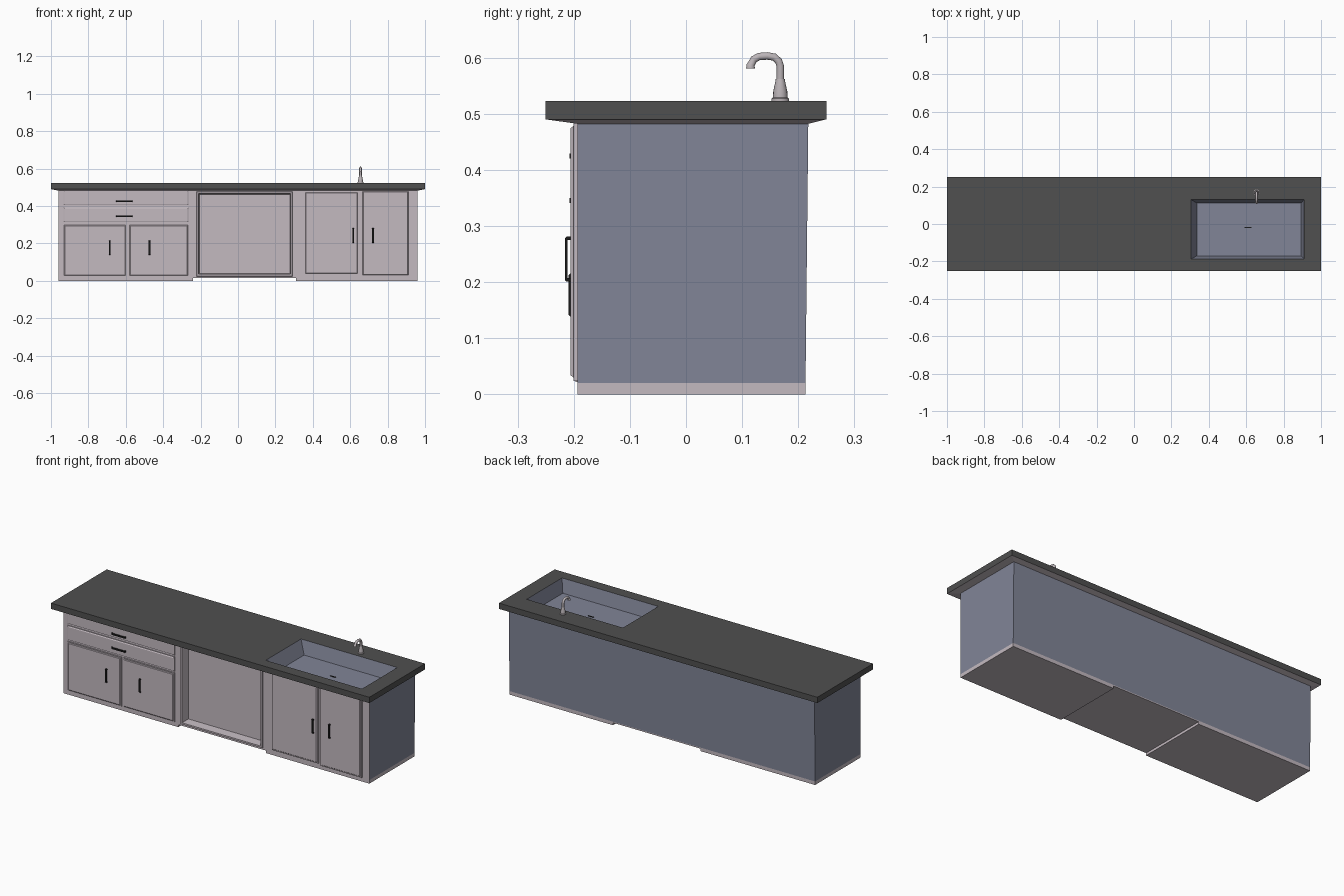
import bpy, bmesh, math

if "Cube" in bpy.data.objects:
    bpy.data.objects.remove(bpy.data.objects["Cube"])


def mat(name, rgb):
    m = bpy.data.materials.new(name)
    m.diffuse_color = (*rgb, 1)
    m.use_nodes = True
    m.node_tree.nodes["Principled BSDF"].inputs["Base Color"].default_value = m.diffuse_color
    return m


WOOD = mat("pale_wood", (0.55, 0.49, 0.53))
SHELL = mat("blue_grey", (0.22, 0.235, 0.31))
STONE = mat("dark_stone", (0.08, 0.08, 0.08))
BLACK = mat("black", (0.01, 0.01, 0.01))
METAL = mat("metal", (0.5, 0.46, 0.48))


def finish(name, bm, material):
    me = bpy.data.meshes.new(name)
    bm.to_mesh(me)
    bm.free()
    me.materials.append(material)
    ob = bpy.data.objects.new(name, me)
    bpy.context.collection.objects.link(ob)
    return ob


def loft(name, rects, material, upright=False, first=False, last=False, skip=None):
    """Skin rectangles (a0, a1, b0, b1, depth); flat in xy, or in xz when upright."""
    bm = bmesh.new()
    rings = []
    for a0, a1, b0, b1, d in rects:
        pts = [(a0, b0), (a1, b0), (a1, b1), (a0, b1)]
        rings.append([bm.verts.new((a, d, b) if upright else (a, b, d)) for a, b in pts])
    for r, s in zip(rings, rings[1:]):
        for i in range(4):
            if i != skip:
                j = (i + 1) % 4
                bm.faces.new((r[i], r[j], s[j], s[i]))
    if first:
        bm.faces.new(rings[0][::-1])
    if last:
        bm.faces.new(rings[-1])
    return finish(name, bm, material)


def inset(r, t, d):
    return (r[0] + t, r[1] - t, r[2] + t, r[3] - t, d)


def panel(name, rect, front, step=0.006):
    """Raised door or drawer front with a stepped, chamfered edge."""
    mid = -0.193 + (front + 0.193) * 0.6
    loft(name, [inset(rect, 0, -0.192), inset(rect, 0, mid), inset(rect, step, mid),
                inset(rect, step + 0.004, front)], WOOD, upright=True, last=True)


def handle(name, x, z, length, back, vertical=True, reach=0.01, w=0.009):
    """Bracket pull: C-shaped outline with clipped corners, extruded across its width."""
    h, t, c = length / 2, 0.006, 0.003
    outline = [(-h, 0), (-h, reach - c), (-h + c, reach), (h - c, reach), (h, reach - c), (h, 0),
               (h - t, 0), (h - t, reach - 0.005), (-h + t, reach - 0.005), (-h + t, 0)]
    bm = bmesh.new()

    def place(u, v, s):
        return (x + s, back - v, z + u) if vertical else (x + u, back - v, z + s)
    face = bm.faces.new([bm.verts.new(place(u, v, -w / 2)) for u, v in outline])
    ext = bmesh.ops.extrude_face_region(bm, geom=[face])
    move = (w, 0, 0) if vertical else (0, 0, w)
    bmesh.ops.translate(bm, vec=move, verts=[g for g in ext["geom"] if isinstance(g, bmesh.types.BMVert)])
    bmesh.ops.recalc_face_normals(bm, faces=bm.faces)
    finish(name, bm, BLACK)


# Cabinet shell: sides and back, open at the front and top
loft("cabinet_shell", [(-0.96, 0.96, -0.193, 0.213, 0.02), (-0.96, 0.96, -0.193, 0.218, 0.488)],
     SHELL, skip=0)

# Plinth blocks, the middle one raised off the floor
for name, x0, x1, z0 in (("plinth_left", -0.96, -0.24, 0), ("plinth_middle", -0.24, 0.31, 0.014),
                         ("plinth_right", 0.31, 0.96, 0)):
    r = (x0, x1, -0.193, 0.213)
    loft(name, [(*r, z0), (*r, 0.02)], WOOD, first=True, last=True)

# Front face with the trimmed, recessed middle bay
bay = (-0.222, 0.292, 0.024, 0.477)
loft("cabinet_front", [(-0.96, 0.96, 0.02, 0.488, -0.193), inset(bay, 0, -0.193),
                       inset(bay, 0.002, -0.200), inset(bay, 0.011, -0.200),
                       inset(bay, 0.015, -0.150)], WOOD, upright=True, last=True)

# Doors and drawers
panel("left_door_outer", (-0.935, -0.595, 0.022, 0.304), -0.200)
panel("left_door_inner", (-0.585, -0.262, 0.022, 0.304), -0.200)
panel("lower_drawer", (-0.935, -0.262, 0.31, 0.394), -0.199, 0.003)
panel("upper_drawer", (-0.935, -0.262, 0.402, 0.486), -0.199, 0.003)
panel("right_door_inner", (0.354, 0.645, 0.032, 0.478), -0.206)
panel("right_door_outer", (0.66, 0.917, 0.024, 0.484), -0.206)

# Pull handles
handle("left_door_handle_outer", -0.685, 0.177, 0.077, -0.199)
handle("left_door_handle_inner", -0.473, 0.177, 0.077, -0.199)
handle("right_door_handle_inner", 0.617, 0.241, 0.08, -0.206)
handle("right_door_handle_outer", 0.722, 0.241, 0.08, -0.206)
handle("lower_drawer_handle", -0.608, 0.345, 0.088, -0.198, vertical=False)
handle("upper_drawer_handle", -0.608, 0.425, 0.088, -0.198, vertical=False)

# Worktop with sink opening, sloping underside and basin
top = (-1, 1, -0.25, 0.25)
hole = (0.305, 0.91, -0.187, 0.13)
loft("worktop", [(*top, 0.49), (*top, 0.523), (*hole, 0.523)], STONE)
loft("worktop_underside", [(-0.96, 0.96, -0.193, 0.218, 0.482), (*top, 0.49)], WOOD)
loft("sink_basin", [(*hole, 0.523), (0.337, 0.893, -0.17, 0.112, 0.447)], SHELL, last=True)
slot = (0.592, 0.628, -0.022, -0.016)
loft("sink_drain", [(*slot, 0.446), (*slot, 0.45)], BLACK, last=True)

# Faucet base, turned profile
FX, FY, SIDES = 0.655, 0.168, 16
bm = bmesh.new()
rings = []
for r, z in [(0.016, 0.522), (0.016, 0.527), (0.013, 0.529), (0.0125, 0.54), (0.009, 0.556), (0.008, 0.562)]:
    rings.append([bm.verts.new((FX + r * math.cos(a), FY + r * math.sin(a), z))
                  for a in (2 * math.pi * i / SIDES for i in range(SIDES))])
for r, s in zip(rings, rings[1:]):
    for i in range(SIDES):
        j = (i + 1) % SIDES
        bm.faces.new((r[i], r[j], s[j], s[i]))
bm.faces.new(rings[-1])
base = finish("faucet_base", bm, METAL)

# Faucet spout, a tube along a bent path with a flared tip
cu = bpy.data.curves.new("faucet_spout", "CURVE")
cu.dimensions = "3D"
cu.bevel_depth = 0.007
cu.bevel_resolution = 3
cu.use_fill_caps = True
path = [(0.168, 0.558), (0.168, 0.585), (0.165, 0.594), (0.157, 0.601), (0.145, 0.603),
        (0.13, 0.602), (0.121, 0.597), (0.116, 0.588), (0.115, 0.586), (0.115, 0.581)]
sp = cu.splines.new("POLY")
sp.points.add(len(path) - 1)
for i, (p, (y, z)) in enumerate(zip(sp.points, path)):
    p.co = (FX, y, z, 1)
    p.radius = 1.15 if i > 7 else 1
cu.materials.append(METAL)
spout = bpy.data.objects.new("faucet_spout", cu)
bpy.context.collection.objects.link(spout)

bpy.ops.object.select_all(action="DESELECT")
for ob in (base, spout):
    ob.select_set(True)
bpy.context.view_layer.objects.active = spout
bpy.ops.object.convert(target="MESH")
bpy.ops.object.shade_smooth_by_angle(angle=math.radians(40))
